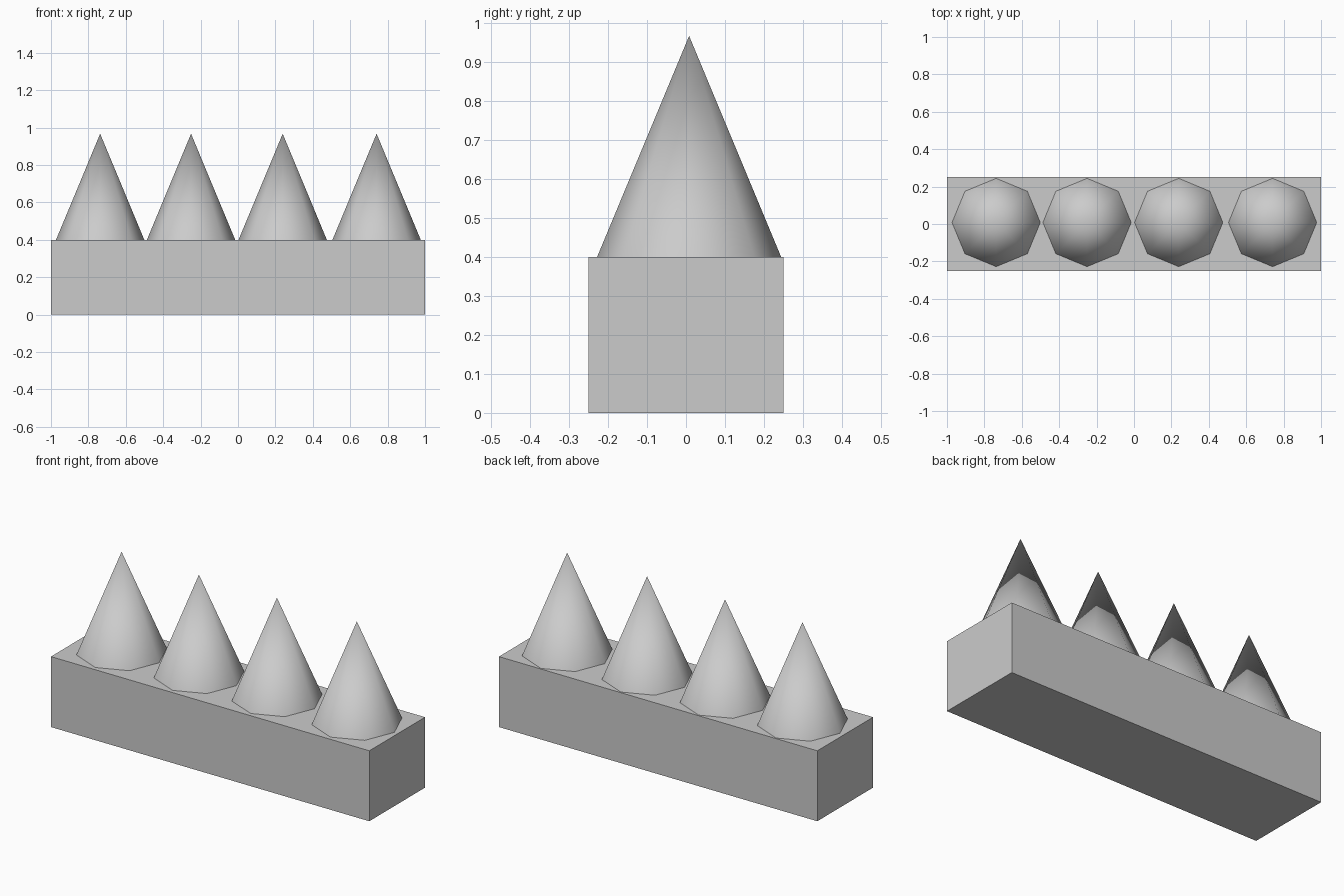
import bpy

cube = bpy.data.objects.get("Cube")
if cube:
    bpy.data.objects.remove(cube, do_unlink=True)

# One plain grey for everything
grey = bpy.data.materials.new("light_grey")
grey.use_nodes = True
colour = (0.6, 0.6, 0.6, 1)
grey.diffuse_color = colour
grey.node_tree.nodes["Principled BSDF"].inputs["Base Color"].default_value = colour

BASE_HEIGHT = 0.4
SPIKE_HEIGHT = 0.567


def finish(name):
    obj = bpy.context.object
    obj.name = name
    obj.data.materials.append(grey)
    return obj


# Long rectangular base block
bpy.ops.mesh.primitive_cube_add(size=1, location=(0, 0, BASE_HEIGHT / 2))
base = finish("base_block")
base.scale = (2, 0.5, BASE_HEIGHT)
bpy.ops.object.transform_apply(location=False, rotation=False, scale=True)

# Row of eight-sided, fully smooth spikes, open where they meet the base
for i, x in enumerate((-0.737, -0.251, 0.239, 0.741), start=1):
    bpy.ops.mesh.primitive_cone_add(
        vertices=8, radius1=0.236, radius2=0, depth=SPIKE_HEIGHT,
        end_fill_type='NOTHING',
        location=(x, 0.008, BASE_HEIGHT + SPIKE_HEIGHT / 2))
    finish(f"spike_{i}")
    bpy.ops.object.shade_smooth()
